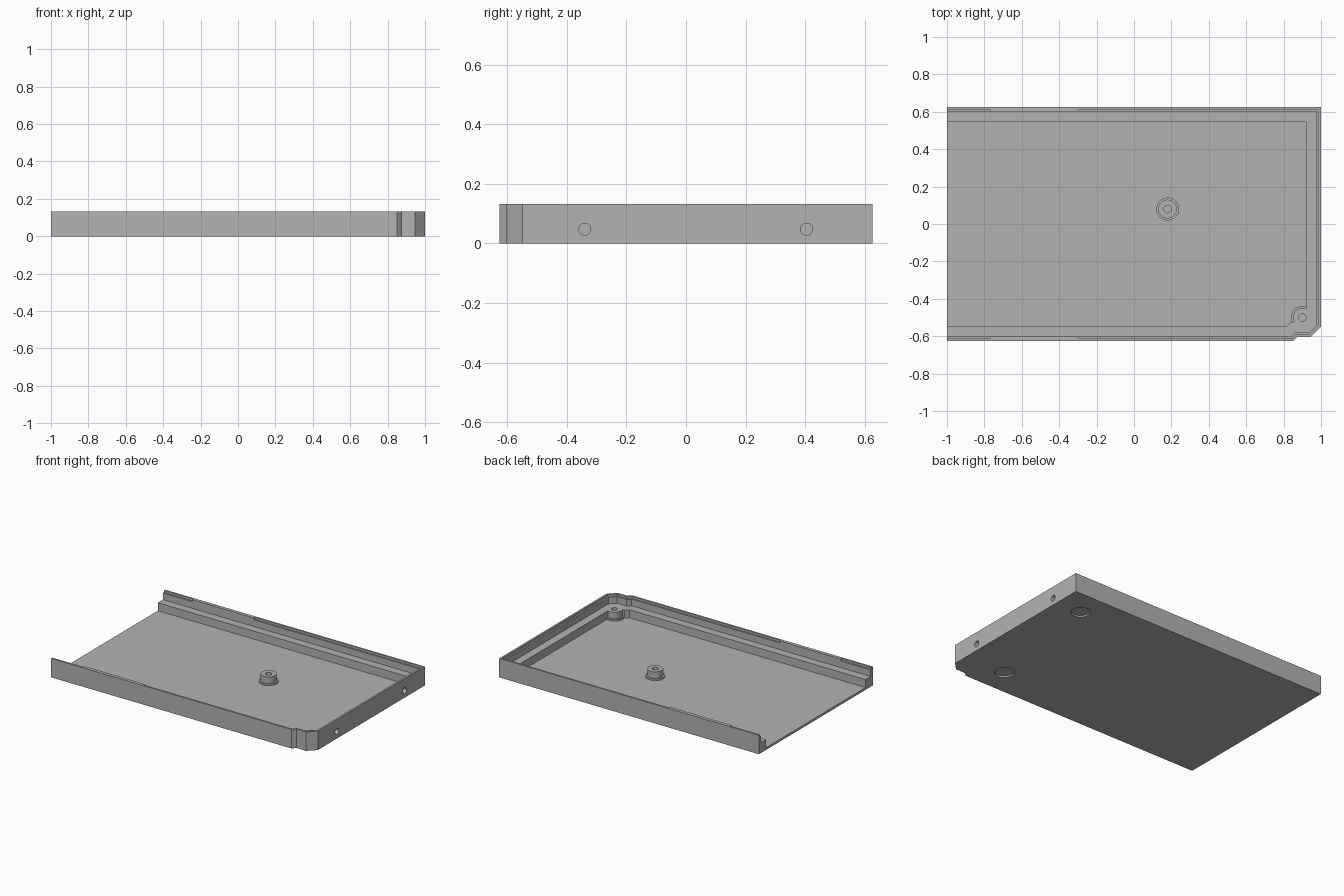
import bpy
import bmesh

if "Cube" in bpy.data.objects:
    bpy.data.objects.remove(bpy.data.objects["Cube"], do_unlink=True)

grey = bpy.data.materials.new("mid grey")
grey.use_nodes = True
grey.diffuse_color = (0.45, 0.45, 0.45, 1)
grey.node_tree.nodes["Principled BSDF"].inputs["Base Color"].default_value = grey.diffuse_color

HEIGHT, LEDGE, FLOOR, RIM = 0.132, 0.072, 0.016, 0.118


def outline(d, left=-1.0):
    """Tray footprint inset by d, open towards -x, with the notched front corner."""
    m = 0.414 * d
    return [(left, -0.626 + d), (0.85 - m, -0.626 + d), (0.873 - m, -0.603 + d),
            (0.947 - m, -0.603 + d), (1 - d, -0.55 + m), (1 - d, 0.626 - d), (left, 0.626 - d)]


def prism(name, points, z0, z1):
    """Extrude a flat outline from z0 to z1."""
    bm = bmesh.new()
    face = bm.faces.new([bm.verts.new((x, y, z0)) for x, y in points])
    top = bmesh.ops.extrude_face_region(bm, geom=[face])["geom"]
    verts = [g for g in top if isinstance(g, bmesh.types.BMVert)]
    bmesh.ops.translate(bm, verts=verts, vec=(0, 0, z1 - z0))
    bmesh.ops.recalc_face_normals(bm, faces=bm.faces)
    mesh = bpy.data.meshes.new(name)
    bm.to_mesh(mesh)
    bm.free()
    mesh.materials.append(grey)
    obj = bpy.data.objects.new(name, mesh)
    bpy.context.collection.objects.link(obj)
    return obj


def cylinder(name, r, x, y, z0, z1):
    bpy.ops.mesh.primitive_cylinder_add(vertices=48, radius=r, depth=z1 - z0,
                                        location=(x, y, (z0 + z1) / 2))
    obj = bpy.context.object
    obj.name = name
    obj.data.materials.append(grey)
    return obj


def combine(target, tool, operation):
    """Apply a boolean and discard the tool."""
    tool.hide_render = True
    mod = target.modifiers.new("boolean", "BOOLEAN")
    mod.operation, mod.solver, mod.object = operation, "EXACT", tool
    bpy.context.view_layer.objects.active = target
    bpy.ops.object.modifier_apply(modifier=mod.name)
    bpy.data.objects.remove(tool, do_unlink=True)


tray = prism("tray", outline(0), 0, HEIGHT)

# Stepped cavity: upper opening, then the lower well inside the ledge
combine(tray, prism("upper_cavity", outline(0.024, -1.2), LEDGE, 0.3), "DIFFERENCE")
combine(tray, prism("lower_cavity", outline(0.08, -1.2), FLOOR, 0.3), "DIFFERENCE")

# Rebate along the inner rim, interrupted on the long walls
combine(tray, prism("rim_rebate", outline(0.013, -0.3), RIM, 0.3), "DIFFERENCE")
end = [(-1.2, -0.613), (-0.77, -0.613), (-0.77, 0.613), (-1.2, 0.613)]
combine(tray, prism("end_rebate", end, RIM, 0.3), "DIFFERENCE")

# Screw bosses with a base collar and a blind hole
for x, y in ((0.18, 0.08), (0.9, -0.5)):
    combine(tray, cylinder("collar", 0.061, x, y, 0.005, 0.027), "UNION")
    combine(tray, cylinder("boss", 0.05, x, y, 0.005, LEDGE), "UNION")
    combine(tray, cylinder("screw_hole", 0.02, x, y, 0.022, 0.2), "DIFFERENCE")

# Round foot recesses in the underside
for x, y in ((0.81, 0.445), (0.69, -0.44)):
    combine(tray, cylinder("foot_recess", 0.061, x, y, -0.1, 0.011), "DIFFERENCE")

# Blind holes in the closed end wall
for y in (-0.34, 0.405):
    drill = cylinder("side_hole", 0.02, 1.0, y, -0.05, 0.05)
    drill.location.z = 0.048
    drill.rotation_euler.y = 1.5708
    bpy.context.view_layer.update()
    combine(tray, drill, "DIFFERENCE")

bpy.ops.object.select_all(action="DESELECT")
tray.select_set(True)
bpy.context.view_layer.objects.active = tray
bpy.ops.object.shade_smooth_by_angle(angle=0.5)
